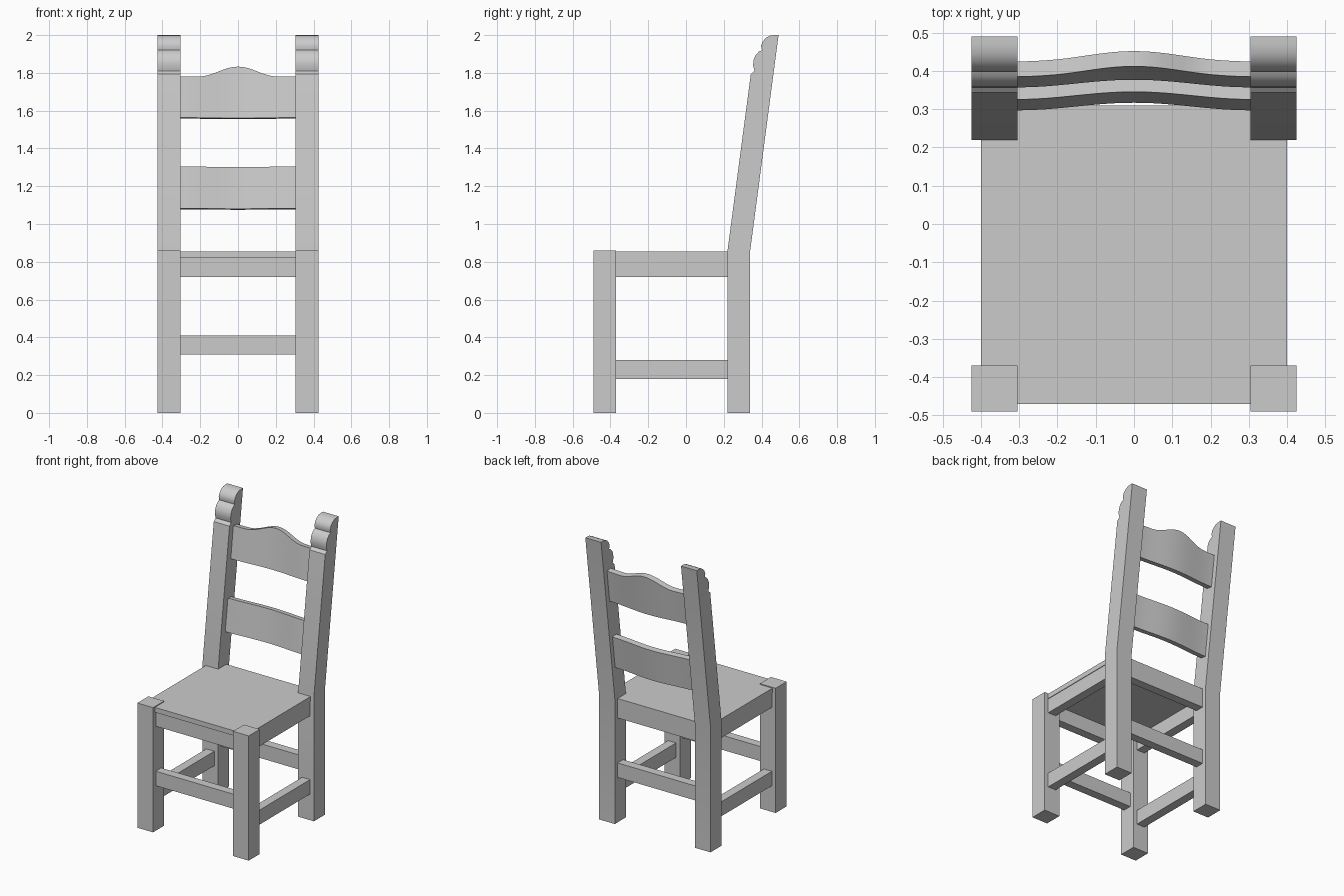
import bpy
import bmesh
import math

cube = bpy.data.objects.get("Cube")
if cube:
    bpy.data.objects.remove(cube, do_unlink=True)

GREY = (0.6, 0.6, 0.6, 1.0)
mat = bpy.data.materials.new("plain_grey")
mat.use_nodes = True
mat.diffuse_color = GREY
mat.node_tree.nodes["Principled BSDF"].inputs["Base Color"].default_value = GREY


def finish(name, bm, smooth=False):
    bmesh.ops.recalc_face_normals(bm, faces=bm.faces)
    mesh = bpy.data.meshes.new(name)
    bm.to_mesh(mesh)
    bm.free()
    mesh.materials.append(mat)
    obj = bpy.data.objects.new(name, mesh)
    bpy.context.collection.objects.link(obj)
    if smooth:
        bpy.ops.object.select_all(action='DESELECT')
        obj.select_set(True)
        bpy.context.view_layer.objects.active = obj
        bpy.ops.object.shade_smooth_by_angle(angle=math.radians(35))
    return obj


def box(name, x, y, z):
    bm = bmesh.new()
    bmesh.ops.create_cube(bm, size=1)
    for v in bm.verts:
        v.co = [(a + b) / 2 + c * (b - a) for c, (a, b) in zip(v.co, (x, y, z))]
    return finish(name, bm)


def side_profile(name, points, x0, x1):
    """Extrude a (y, z) outline across x."""
    bm = bmesh.new()
    face = bm.faces.new([bm.verts.new((x0, y, z)) for y, z in points])
    new = bmesh.ops.extrude_face_region(bm, geom=[face])["geom"]
    verts = [g for g in new if isinstance(g, bmesh.types.BMVert)]
    bmesh.ops.translate(bm, verts=verts, vec=(x1 - x0, 0, 0))
    return finish(name, bm, smooth=True)


INNER, OUTER = 0.305, 0.425
LEAN = math.atan2(0.12, 0.93)


def slat(name, y0, z0, height, crest=0.0):
    """Bowed, leaning back slat with an optional raised crest."""
    bm = bmesh.new()
    steps = 24
    rings = []
    for i in range(steps + 1):
        x = INNER * (2 * i / steps - 1)
        bow = 0.01 * (1 + math.cos(math.pi * x / INNER))
        top = height
        if abs(x) < 0.21:
            top += crest * 0.5 * (1 + math.cos(math.pi * x / 0.21))
        ring = []
        for up, back in ((0, 0), (top, 0), (top, 0.04), (0, 0.04)):
            back += bow
            ring.append(bm.verts.new((
                x,
                y0 + up * math.sin(LEAN) + back * math.cos(LEAN),
                z0 + up * math.cos(LEAN) - back * math.sin(LEAN))))
        rings.append(ring)
    for a, b in zip(rings, rings[1:]):
        for k in range(4):
            n = (k + 1) % 4
            bm.faces.new((a[k], a[n], b[n], b[k]))
    bm.faces.new(rings[0])
    bm.faces.new(rings[-1])
    return finish(name, bm, smooth=True)


# Back post outline with two carved scrolls at the top
post = [(0.22, 0), (0.34, 0), (0.34, 0.86), (0.49, 2.0), (0.47, 2.0),
        (0.445, 1.997), (0.422, 1.985), (0.405, 1.965), (0.397, 1.943), (0.402, 1.92),
        (0.385, 1.912), (0.368, 1.893), (0.358, 1.868), (0.355, 1.84), (0.363, 1.81),
        (0.343, 1.793), (0.22, 0.86)]

# Legs, posts and side rails on both sides
for side, s in (("left", 1), ("right", -1)):
    xs = sorted((s * INNER, s * OUTER))
    rail_x = sorted((s * 0.335, s * 0.396))
    side_profile(side + "_back_post", post, *xs)
    box(side + "_front_leg", xs, (-0.49, -0.37), (0, 0.86))
    box(side + "_apron", rail_x, (-0.37, 0.22), (0.72, 0.82))
    box(side + "_stretcher", rail_x, (-0.37, 0.22), (0.18, 0.28))

# Front and back rails
for end, y in (("front", (-0.46, -0.4)), ("back", (0.25, 0.31))):
    box(end + "_apron", (-INNER, INNER), y, (0.72, 0.82))
    box(end + "_stretcher", (-INNER, INNER), y, (0.31, 0.41))

# Seat board, notched around the legs by three pieces of outline
bm = bmesh.new()
half = [(INNER, -0.47), (INNER, -0.37), (0.4, -0.37), (0.4, 0.22), (INNER, 0.22), (INNER, 0.31)]
outline = half + [(-x, y) for x, y in reversed(half)]
face = bm.faces.new([bm.verts.new((x, y, 0.82)) for x, y in outline])
new = bmesh.ops.extrude_face_region(bm, geom=[face])["geom"]
bmesh.ops.translate(bm, verts=[g for g in new if isinstance(g, bmesh.types.BMVert)], vec=(0, 0, 0.034))
finish("seat", bm)

# Back slats
slat("middle_slat", 0.297, 1.083, 0.223)
slat("top_slat", 0.357, 1.563, 0.22, crest=0.055)
